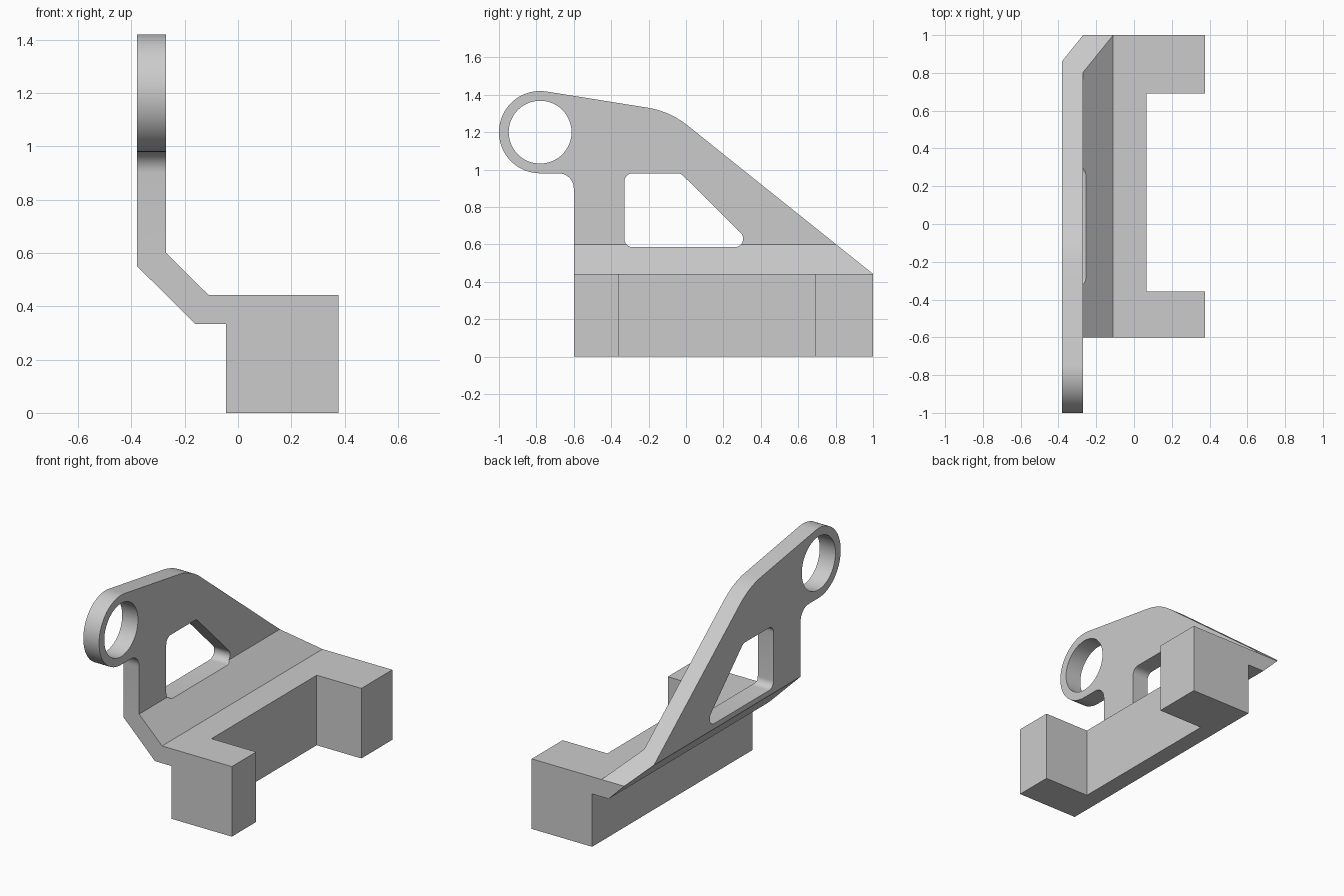
import bpy, bmesh
from math import sin, cos, tan, radians, pi
from mathutils import Vector

cube = bpy.data.objects.get("Cube")
if cube:
    bpy.data.objects.remove(cube, do_unlink=True)

grey = bpy.data.materials.new("plain grey")
grey.use_nodes = True
grey.diffuse_color = (0.6, 0.6, 0.6, 1)
grey.node_tree.nodes["Principled BSDF"].inputs["Base Color"].default_value = grey.diffuse_color


def arc(cx, cy, r, start, end, steps):
    """Points on an arc, angles in degrees."""
    angles = [radians(start + (end - start) * i / steps) for i in range(steps + 1)]
    return [(cx + r * cos(a), cy + r * sin(a)) for a in angles]


def fillet(before, corner, after, r, steps=8):
    """Round one corner of an outline with a tangent arc."""
    c = Vector(corner)
    u, v = (Vector(before) - c).normalized(), (Vector(after) - c).normalized()
    half = u.angle(v) / 2
    centre = c + (u + v).normalized() * r / sin(half)
    a, b = c + u * r / tan(half) - centre, c + v * r / tan(half) - centre
    sweep = pi - 2 * half
    return [tuple(centre + (a * sin(sweep * (1 - i / steps)) + b * sin(sweep * i / steps)) / sin(sweep))
            for i in range(steps + 1)]


def prism(name, outline, axis, low, high):
    """Extrude an outline (xz, yz or xy) along the remaining axis."""
    place = {"x": lambda p, d: (d, p[0], p[1]),
             "y": lambda p, d: (p[0], d, p[1]),
             "z": lambda p, d: (p[0], p[1], d)}[axis]
    bm = bmesh.new()
    ends = [[bm.verts.new(place(p, d)) for p in outline] for d in (low, high)]
    n = len(outline)
    bm.faces.new(ends[0])
    bm.faces.new(ends[1][::-1])
    for i in range(n):
        j = (i + 1) % n
        bm.faces.new((ends[0][j], ends[0][i], ends[1][i], ends[1][j]))
    bmesh.ops.recalc_face_normals(bm, faces=bm.faces)
    mesh = bpy.data.meshes.new(name)
    bm.to_mesh(mesh)
    bm.free()
    mesh.materials.append(grey)
    obj = bpy.data.objects.new(name, mesh)
    bpy.context.collection.objects.link(obj)
    return obj


# Bent section running front to back: upright plate, sloped web, thick base
section = [(-0.38, 1.5), (-0.27, 1.5), (-0.27, 0.6), (-0.11, 0.442), (0.377, 0.442),
           (0.377, 0), (-0.045, 0), (-0.045, 0.333), (-0.16, 0.333), (-0.38, 0.552)]
bracket = prism("bracket", section, "y", -1.1, 1.1)

# Side outline: ring lug, sloping top edge, base, fillet under the lug
ring = (-0.78, 1.2)
top_tangent = (-0.746, 1.417)
back_top = (1, 0.442)
side = arc(*ring, 0.22, 270, 81, 40)
side += fillet(top_tangent, (-0.087, 1.312), back_top, 0.45, 10)
side += [back_top, (1, -0.1), (-0.6, -0.1)]
side += arc(-0.68, 0.9, 0.08, 0, 90, 8)
outline = prism("side_outline_cutter", side, "x", -0.6, 0.6)

# Openings: lug bore, rounded window, gap between the two base feet
bore = prism("bore_cutter", arc(*ring, 0.168, 0, 352.5, 47), "x", -0.6, 0.6)
corners = [(-0.33, 0.585), (-0.33, 0.98), (-0.028, 0.98), (0.37, 0.585)]
window_line = []
for i, c in enumerate(corners):
    window_line += fillet(corners[i - 1], c, corners[(i + 1) % 4], 0.045)
window = prism("window_cutter", window_line, "x", -0.6, 0.6)
gap = prism("gap_cutter", [(0.065, -0.357), (0.6, -0.357), (0.6, 0.692), (0.065, 0.692)],
            "z", -0.2, 0.7)

# Combine, then keep the finished mesh and drop the cutters
cutters = [(outline, "INTERSECT"), (bore, "DIFFERENCE"),
           (window, "DIFFERENCE"), (gap, "DIFFERENCE")]
for cutter, operation in cutters:
    cutter.hide_render = True
    mod = bracket.modifiers.new(cutter.name, "BOOLEAN")
    mod.operation = operation
    mod.solver = "EXACT"
    mod.object = cutter
depsgraph = bpy.context.evaluated_depsgraph_get()
finished = bpy.data.meshes.new_from_object(bracket.evaluated_get(depsgraph))
bracket.modifiers.clear()
bracket.data = finished
for cutter, _ in cutters:
    bpy.data.objects.remove(cutter, do_unlink=True)

bpy.ops.object.select_all(action="DESELECT")
bracket.select_set(True)
bpy.context.view_layer.objects.active = bracket
bpy.ops.object.shade_smooth_by_angle(angle=radians(20))
